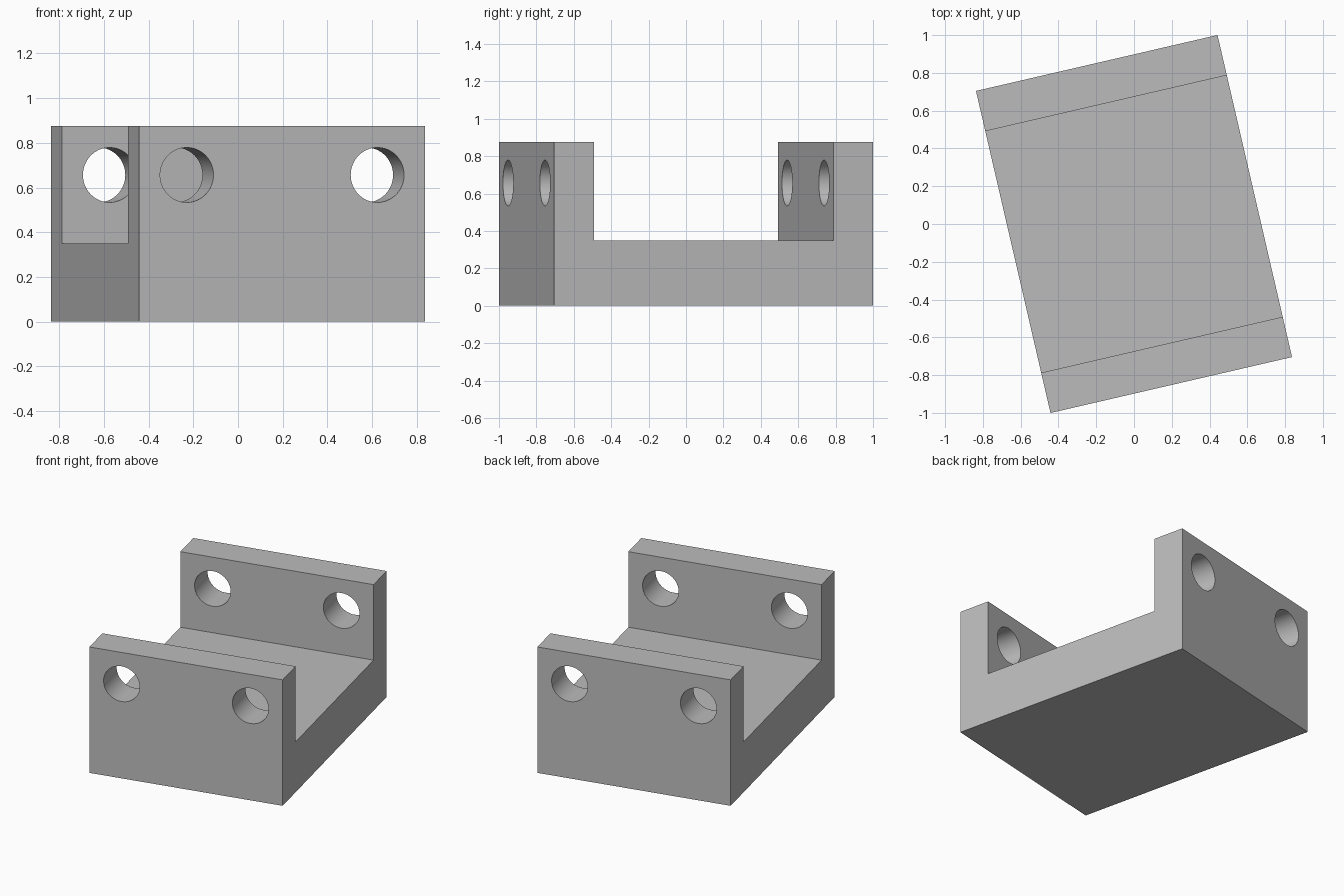
import bpy, bmesh, math
from mathutils import Matrix

cube = bpy.data.objects.get("Cube")
if cube:
    bpy.data.objects.remove(cube, do_unlink=True)

# Dimensions: everything follows one module
U = 1.75 / 8
HALF_W, HALF_D = 3 * U, 4 * U
HEIGHT, FLOOR, WALL = 4 * U, 1.6 * U, U
HOLE_R, HOLE_Z, HOLE_X = 0.1225, 3 * U, 2 * U
TURN = math.radians(13.03)

grey = bpy.data.materials.new("grey")
grey.use_nodes = True
colour = (0.5, 0.5, 0.5, 1)
grey.diffuse_color = colour
grey.node_tree.nodes["Principled BSDF"].inputs["Base Color"].default_value = colour


def make_object(name, bm):
    bmesh.ops.recalc_face_normals(bm, faces=bm.faces)
    mesh = bpy.data.meshes.new(name)
    bm.to_mesh(mesh)
    bm.free()
    mesh.materials.append(grey)
    obj = bpy.data.objects.new(name, mesh)
    bpy.context.collection.objects.link(obj)
    obj.rotation_euler.z = TURN
    return obj


# U-shaped profile, extruded across the width
inner = HALF_D - WALL
profile = [(-HALF_D, 0), (HALF_D, 0), (HALF_D, HEIGHT), (inner, HEIGHT),
           (inner, FLOOR), (-inner, FLOOR), (-inner, HEIGHT), (-HALF_D, HEIGHT)]
bm = bmesh.new()
face = bm.faces.new([bm.verts.new((-HALF_W, y, z)) for y, z in profile])
ext = bmesh.ops.extrude_face_region(bm, geom=[face])
moved = [v for v in ext["geom"] if isinstance(v, bmesh.types.BMVert)]
bmesh.ops.translate(bm, verts=moved, vec=(2 * HALF_W, 0, 0))
bracket = make_object("bracket", bm)

# Two bores running through both walls
bm = bmesh.new()
for side in (-1, 1):
    place = Matrix.Translation((side * HOLE_X, 0, HOLE_Z)) @ Matrix.Rotation(math.pi / 2, 4, 'X')
    bmesh.ops.create_cone(bm, cap_ends=True, segments=64, radius1=HOLE_R,
                          radius2=HOLE_R, depth=3 * HALF_D, matrix=place)
cutter = make_object("bore_cutter", bm)

cut = bracket.modifiers.new("bores", 'BOOLEAN')
cut.operation = 'DIFFERENCE'
cut.solver = 'EXACT'
cut.object = cutter
bpy.ops.object.select_all(action='DESELECT')
bracket.select_set(True)
bpy.context.view_layer.objects.active = bracket
bpy.context.view_layer.update()
bpy.ops.object.modifier_apply(modifier=cut.name)
bpy.data.objects.remove(cutter, do_unlink=True)
bpy.ops.object.shade_smooth_by_angle(angle=math.radians(30))
